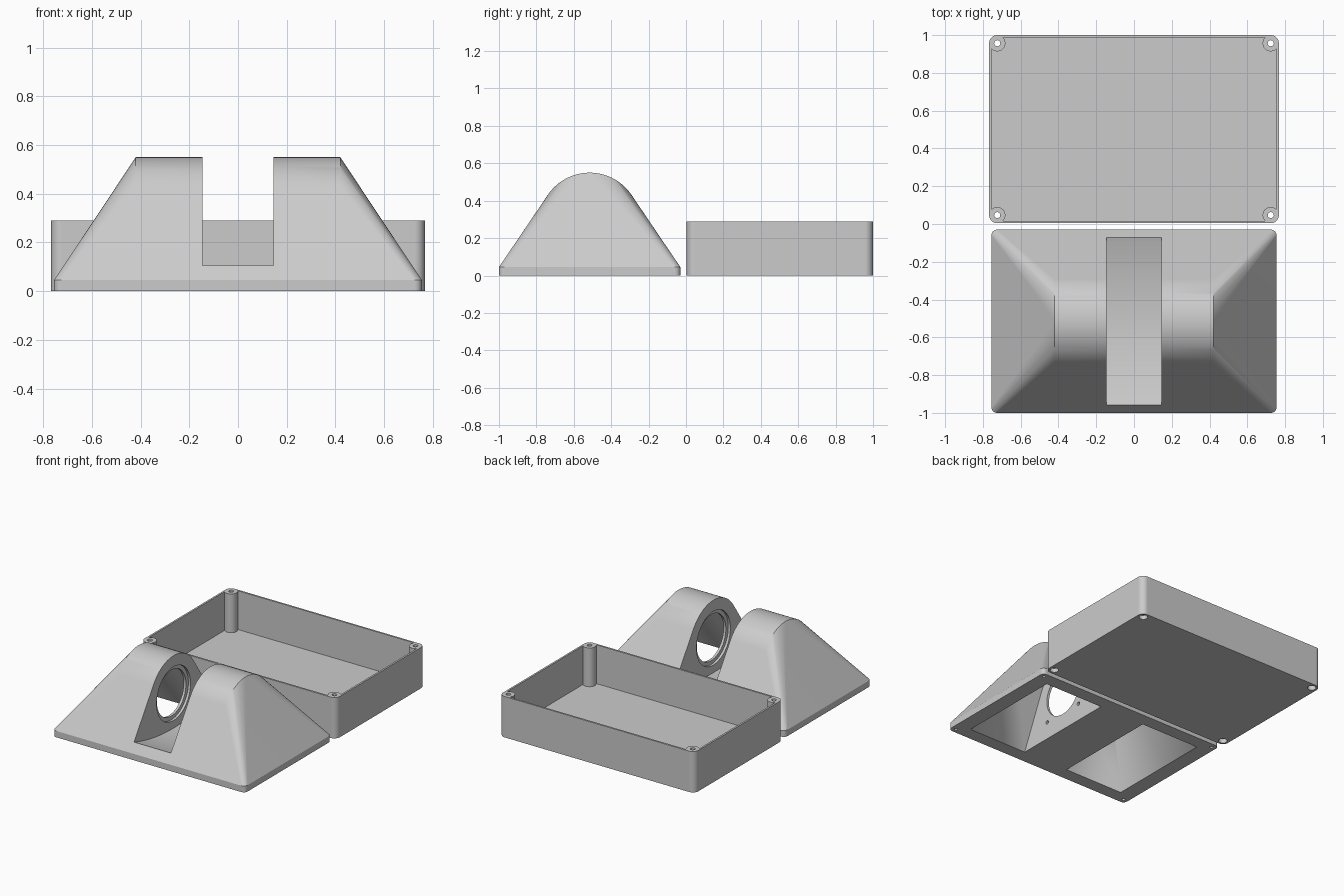
import bpy, bmesh
from math import sin, cos, pi, radians
from mathutils import Vector

old = bpy.data.objects.get("Cube")
if old:
    bpy.data.objects.remove(old)

grey = bpy.data.materials.new("plain_grey")
grey.use_nodes = True
grey.diffuse_color = (0.6, 0.6, 0.6, 1)
bsdf = next(n for n in grey.node_tree.nodes if n.type == 'BSDF_PRINCIPLED')
bsdf.inputs["Base Color"].default_value = (0.6, 0.6, 0.6, 1)
bsdf.inputs["Roughness"].default_value = 0.6


def hull(name, points):
    """Convex solid around the given points."""
    bm = bmesh.new()
    for p in points:
        bm.verts.new(p)
    res = bmesh.ops.convex_hull(bm, input=bm.verts[:])
    loose = {g for g in res["geom_interior"] + res["geom_unused"]
             if isinstance(g, bmesh.types.BMVert)}
    bmesh.ops.delete(bm, geom=list(loose), context='VERTS')
    bmesh.ops.dissolve_limit(bm, angle_limit=0.001, verts=bm.verts[:], edges=bm.edges[:])
    bmesh.ops.recalc_face_normals(bm, faces=bm.faces[:])
    mesh = bpy.data.meshes.new(name)
    bm.to_mesh(mesh)
    bm.free()
    mesh.materials.append(grey)
    ob = bpy.data.objects.new(name, mesh)
    bpy.context.collection.objects.link(ob)
    return ob


def ring_x(x, y, z, r, n=96):
    return [Vector((x, y + r * cos(2 * pi * i / n), z + r * sin(2 * pi * i / n))) for i in range(n)]


def ring_z(x, y, z, r, n=32):
    return [Vector((x + r * cos(2 * pi * i / n), y + r * sin(2 * pi * i / n), z)) for i in range(n)]


def rod_x(name, x0, x1, y, z, r, n=96):
    return hull(name, ring_x(x0, y, z, r, n) + ring_x(x1, y, z, r, n))


def rod_z(name, x, y, z0, z1, r, n=32):
    return hull(name, ring_z(x, y, z0, r, n) + ring_z(x, y, z1, r, n))


def rounded_rect(hx, hy, cy, z, r):
    return [p for sx in (-1, 1) for sy in (-1, 1)
            for p in ring_z(sx * (hx - r), cy + sy * (hy - r), z, r)]


def carve(ob, cutters):
    """Subtract the cutters, then discard them."""
    for c in cutters:
        m = ob.modifiers.new("cut", 'BOOLEAN')
        m.operation, m.solver, m.object = 'DIFFERENCE', 'EXACT', c
    bpy.context.view_layer.update()
    dg = bpy.context.evaluated_depsgraph_get()
    mesh = bpy.data.meshes.new_from_object(ob.evaluated_get(dg))
    ob.modifiers.clear()
    ob.data = mesh
    for c in cutters:
        bpy.data.objects.remove(c)


def finish(ob):
    bpy.ops.object.select_all(action='DESELECT')
    ob.select_set(True)
    bpy.context.view_layer.objects.active = ob
    bpy.ops.object.shade_smooth_by_angle(angle=radians(30))
    m = ob.modifiers.new("even_shading", 'WEIGHTED_NORMAL')
    m.keep_sharp = True


# Open box with four screw posts in its corners
BX, BY, BC, BH, CORNER = 0.767, 0.498, 0.502, 0.29, 0.043
posts = [(sx * (BX - CORNER), BC + sy * (BY - CORNER)) for sx in (-1, 1) for sy in (-1, 1)]
box = hull("box", rounded_rect(BX, BY, BC, 0, CORNER) + rounded_rect(BX, BY, BC, BH, CORNER))
inside = hull("box_inside", rounded_rect(BX - 0.013, BY - 0.013, BC, 0.015, 0.03)
              + rounded_rect(BX - 0.013, BY - 0.013, BC, 0.4, 0.03))
carve(inside, [rod_z("post", x, y, -0.1, 0.5, CORNER) for x, y in posts])
cuts = [inside]
for x, y in posts:
    cuts.append(rod_z("screw_hole", x, y, -0.1, 0.5, 0.016, 24))
    cuts.append(rod_z("screw_head_recess", x, y, -0.1, 0.03, 0.028))
carve(box, cuts)
finish(box)

# Lid: a plate blended up to a rounded ridge
LX, LY, LC, AXIS = 0.755, 0.485, -0.515, 0.28
lid = hull("lid", rounded_rect(LX, LY, LC, 0, 0.03) + rounded_rect(LX, LY, LC, 0.045, 0.03)
           + ring_x(-0.42, LC, AXIS, 0.27) + ring_x(0.42, LC, AXIS, 0.27))

# Central slot with a shallow curved floor
cuts = [rod_x("slot", -0.145, 0.145, LC, 1.475, 1.44, 128)]

# Hollow chambers either side, open underneath
for s in (-1, 1):
    mouth = [Vector((s * x, LC + y, z)) for x in (0.18, 0.645) for y in (-0.39, 0.39)
             for z in (-0.02, 0)]
    cuts.append(hull("chamber", mouth + ring_x(s * 0.18, LC, AXIS, 0.24)
                     + ring_x(s * 0.38, LC, AXIS, 0.24)))

# Stepped round opening through both slot walls
cuts.append(rod_x("round_opening", -0.21, 0.21, LC, AXIS, 0.163))
cuts.append(rod_x("opening_step", -0.162, 0.162, LC, AXIS, 0.19))

# Blind screw holes inside the chambers and under the plate corners
for sx in (-1, 1):
    for sy in (-1, 1):
        for sz in (-1, 1):
            cuts.append(rod_x("wall_screw_hole", sx * 0.16, sx * 0.2, LC + sy * 0.16,
                              AXIS + sz * 0.155, 0.013, 20))
        cuts.append(rod_z("plate_screw_hole", sx * (LX - 0.035), LC + sy * (LY - 0.035),
                          -0.1, 0.05, 0.011, 20))
carve(lid, cuts)
finish(lid)
